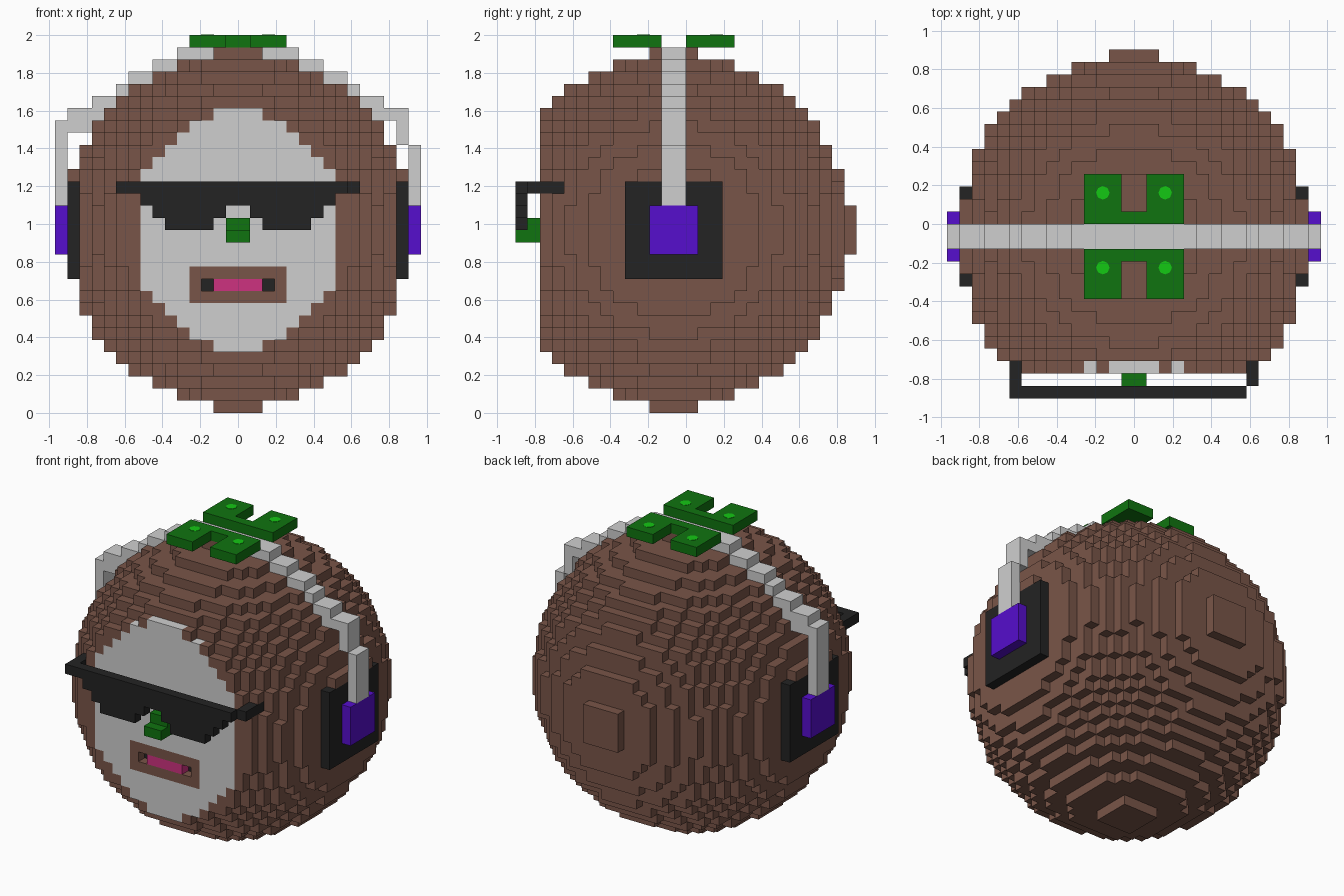
import bpy, bmesh, math
from itertools import product
from mathutils import Vector

if "Cube" in bpy.data.objects:
    bpy.data.objects.remove(bpy.data.objects["Cube"], do_unlink=True)

V = 2 / 31                      # edge of one block
cells = {}                      # block coordinate -> part name


def make_material(name, *rgb):
    linear = [((c / 255 + 0.055) / 1.055) ** 2.4 for c in rgb] + [1]
    mat = bpy.data.materials.new(name)
    mat.use_nodes = True
    mat.diffuse_color = linear
    mat.node_tree.nodes["Principled BSDF"].inputs["Base Color"].default_value = linear
    return mat


brown = make_material("brown", 121, 85, 72)
grey = make_material("light grey", 207, 207, 207)
black = make_material("black", 35, 35, 35)
purple = make_material("purple", 86, 14, 205)
green = make_material("dark green", 16, 116, 16)
lime = make_material("bright green", 20, 200, 20)
pink = make_material("pink", 205, 50, 128)


def fill(part, xs, ys, zs):
    """Fill a range of blocks with a part; None carves them away."""
    for c in product(range(*xs), range(*ys), range(*zs)):
        if part:
            cells[c] = part
        else:
            cells.pop(c, None)


def fill_both(part, x0, x1, ys, zs):
    """Fill on the left and mirrored on the right."""
    fill(part, (x0, x1), ys, zs)
    fill(part, (-x1, -x0), ys, zs)


# Head: blocky ball with a square cap on each side and a flat front
for x, y, z in product(range(-14, 14), range(-12, 13), range(1, 29 + 1)):
    if (x + .5) ** 2 + (y + 1.5) ** 2 + (z - 14.5) ** 2 < 210:
        cells[x, y, z] = "head"
fill("head", (-2, 2), (-3, 1), (0, 1))
fill("head", (-2, 2), (-3, 1), (29, 30))
fill("head", (-2, 2), (13, 14), (13, 17))

# Ear pads and speakers replace the outer slices
for ys, zs in (((3, 5), (10, 20)), ((-7, -5), (10, 20)), ((-7, 5), (10, 11))):
    fill(None, (13, 14), ys, zs)
    fill(None, (-14, -13), ys, zs)
fill_both("ear_pads", 13, 14, (-5, 3), (11, 19))
fill_both("speakers", 14, 15, (-3, 1), (13, 17))

# Face plate
rise = [2, 4, 5, 6, 7] + [8] * 5
for z, half in enumerate(rise + rise[::-1], 5):
    fill("face", (-half, half), (-12, -11), (z, z + 1))

# Mouth with recessed corners
fill("mouth_surround", (-4, 4), (-12, -11), (9, 12))
fill(None, (-3, 3), (-12, -11), (10, 11))
fill("mouth_corners", (-3, 3), (-11, -10), (10, 11))
fill("tongue", (-2, 2), (-12, -11), (10, 11))

# Nose
fill("nose", (-1, 1), (-14, -12), (14, 15))
fill("nose", (-1, 1), (-13, -12), (15, 16))

# Sunglasses: bar, temples and stepped lenses
front = (-14, -13)
fill("sunglasses", (-10, 9), front, (18, 19))
fill("sunglasses", (-10, -9), (-14, -10), (18, 19))
fill("sunglasses", (9, 10), (-13, -10), (18, 19))
for z, inner, outer in ((17, 0, 8), (16, 1, 7), (15, 2, 6)):
    fill_both("sunglasses", inner, outer, front, (z, z + 1))

# Headband stepping over the head
band = (-2, 0)
for z, inner, outer in ((29, 0, 5), (28, 5, 7), (27, 7, 9), (26, 9, 10),
                        (25, 10, 12), (24, 11, 14)):
    fill_both("headband", inner, outer, band, (z, z + 1))
fill("headband", (13, 14), band, (22, 24))
fill("headband", (14, 15), band, (17, 22))
fill("headband", (-15, -12), band, (23, 24))
fill("headband", (-15, -14), band, (17, 23))

# Two notched tiles on top
for ys, notch in (((-6, -2), (-6, -3)), ((0, 4), (1, 4))):
    fill("top_tiles", (-4, 4), ys, (30, 31))
    fill(None, (-1, 1), notch, (30, 31))

# Turn each part's exposed block sides into a mesh
part_materials = {
    "head": brown, "ear_pads": black, "speakers": purple, "face": grey,
    "mouth_surround": brown, "mouth_corners": black, "tongue": pink,
    "nose": green, "sunglasses": black, "headband": grey, "top_tiles": green,
}


def link(name, bm, mat):
    mesh = bpy.data.meshes.new(name)
    bm.to_mesh(mesh)
    bm.free()
    mesh.materials.append(mat)
    bpy.context.collection.objects.link(bpy.data.objects.new(name, mesh))


for part, mat in part_materials.items():
    bm = bmesh.new()
    for cell in [c for c, p in cells.items() if p == part]:
        centre = Vector(cell) + Vector((.5, .5, .5))
        for axis, sign in product(range(3), (-1, 1)):
            n = Vector()
            n[axis] = sign
            if tuple(int(a + b) for a, b in zip(cell, n)) in cells:
                continue
            u = Vector((n.y, n.z, n.x))
            w = n.cross(u)
            corners = [u + w, w - u, -u - w, u - w]
            bm.faces.new([bm.verts.new((centre + (n + c) / 2 - Vector((0, 0, 0))) * V)
                          for c in corners])
    bmesh.ops.remove_doubles(bm, verts=bm.verts, dist=V / 100)
    link(part, bm, mat)

# Round studs on the tiles
bm = bmesh.new()
for x, y in product((-2.5, 2.5), (-3.5, 2.5)):
    ret = bmesh.ops.create_cone(bm, cap_ends=True, segments=8, depth=.006,
                                radius1=V * .54, radius2=V * .54)
    bmesh.ops.translate(bm, verts=ret["verts"], vec=(x * V, y * V, 1.999))
link("tile_studs", bm, lime)
